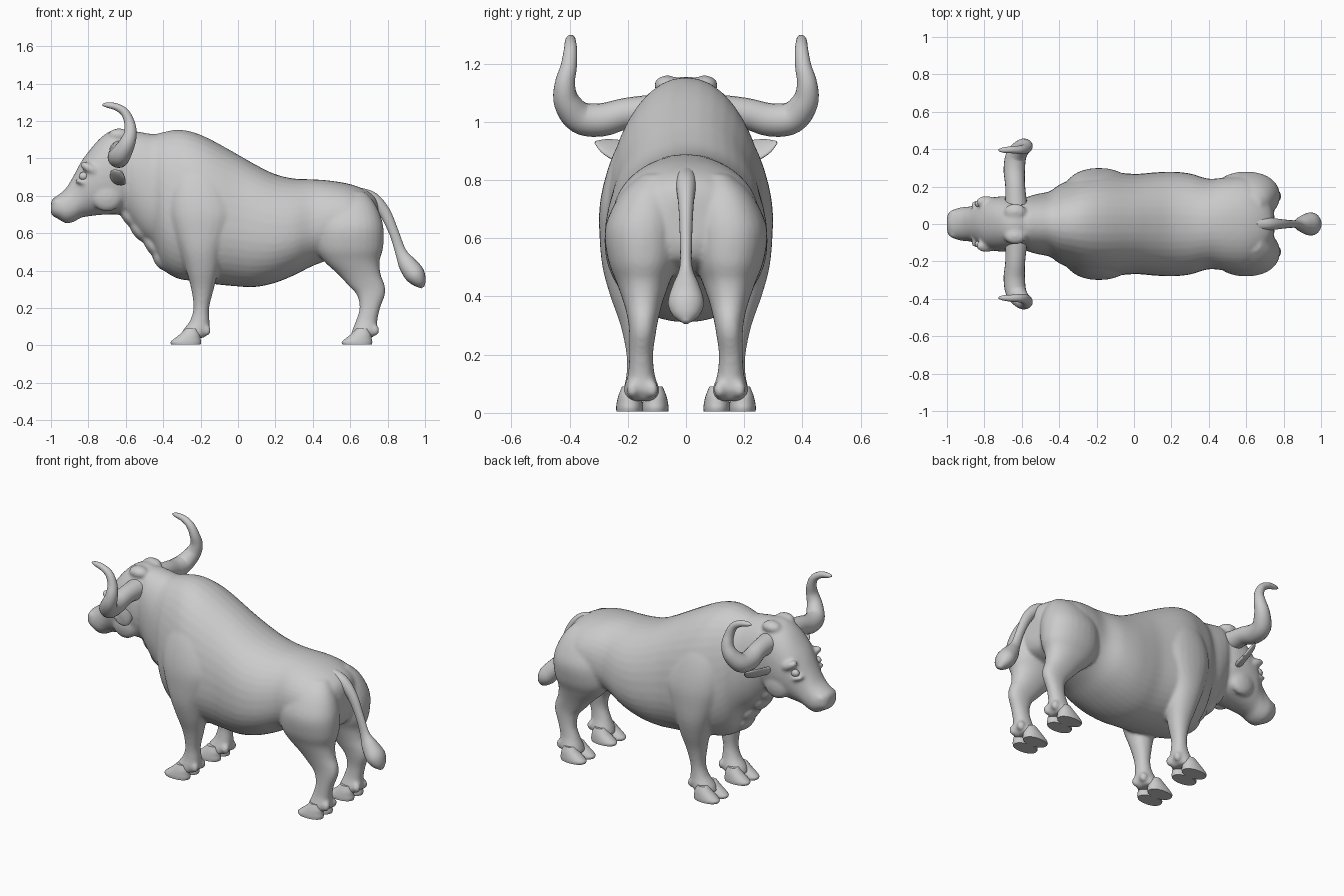
import bpy, bmesh, math
from mathutils import Vector, Matrix


def smooth_rows(rows, n=4):
    """Catmull-Rom interpolation of station tuples."""
    out = []
    for i in range(len(rows) - 1):
        a, b, c, d = (rows[max(i - 1, 0)], rows[i], rows[i + 1], rows[min(i + 2, len(rows) - 1)])
        for k in range(n):
            t = k / n
            out.append(tuple(q + 0.5 * t * (r - p + t * (2 * p - 5 * q + 4 * r - s + t * (3 * (q - r) + s - p)))
                             for p, q, r, s in zip(a, b, c, d)))
    return out + [rows[-1]]


def skin(bm, rings):
    vs = [[bm.verts.new(p) for p in r] for r in rings]
    n = len(vs[0])
    for a, b in zip(vs, vs[1:]):
        for i in range(n):
            j = (i + 1) % n
            bm.faces.new((a[i], a[j], b[j], b[i]))
    bm.faces.new(vs[0])
    bm.faces.new(vs[-1])


def circle(n, e=1.0):
    pw = lambda v: math.copysign(abs(v) ** e, v)
    return [(pw(math.cos(2 * math.pi * i / n)), pw(math.sin(2 * math.pi * i / n))) for i in range(n)]


def loft_x(bm, rows):
    """Rows: x, top z, bottom z, half width, z of widest point."""
    skin(bm, [[(x, w * c, zm + s * ((zt - zm) if s > 0 else (zm - zb))) for c, s in circle(40, 0.93)]
              for x, zt, zb, w, zm in smooth_rows(rows)])


def loft_z(bm, rows, side):
    """Rows: z, front x, rear x, inner y, outer y."""
    skin(bm, [[((xf + xr) / 2 + c * (xr - xf) / 2, side * ((yi + yo) / 2 + s * (yo - yi) / 2), z)
               for c, s in circle(28, 0.92)] for z, xf, xr, yi, yo in smooth_rows(rows)])


def tube(bm, rows, ref, n=20):
    """Rows: x, y, z, radius along ref, radius across."""
    rows = smooth_rows(rows, 5)
    pts = [Vector(r[:3]) for r in rows]
    nrm, rings = Vector(ref), []
    for i, r in enumerate(rows):
        t = (pts[min(i + 1, len(pts) - 1)] - pts[max(i - 1, 0)]).normalized()
        nrm = (nrm - nrm.dot(t) * t).normalized()
        b = t.cross(nrm)
        rings.append([pts[i] + nrm * (r[3] * c) + b * (r[4] * s) for c, s in circle(n)])
    skin(bm, rings)


def blob(bm, loc, size, tilt=0):
    m = Matrix.Translation(loc) @ Matrix.Rotation(tilt, 4, 'Y') @ Matrix.Diagonal((*size, 1))
    bmesh.ops.create_uvsphere(bm, u_segments=20, v_segments=12, radius=1, matrix=m)


def finish(name, bm, angle=60):
    bmesh.ops.recalc_face_normals(bm, faces=bm.faces)
    me = bpy.data.meshes.new(name)
    bm.to_mesh(me)
    bm.free()
    me.shade_smooth()
    me.set_sharp_from_angle(angle=math.radians(angle))
    ob = bpy.data.objects.new(name, me)
    bpy.context.collection.objects.link(ob)
    return ob


# Torso, neck and dewlap
body = bmesh.new()
loft_x(body, [(-.66, 1.11, .76, .09, .95), (-.58, 1.145, .66, .14, .92), (-.52, 1.14, .585, .16, .86),
              (-.45, 1.13, .52, .175, .80), (-.40, 1.14, .41, .21, .74), (-.33, 1.153, .36, .24, .69),
              (-.25, 1.143, .345, .27, .66), (-.15, 1.103, .33, .28, .64), (0, 1.02, .315, .268, .62),
              (.1, .963, .313, .275, .60), (.2, .915, .335, .28, .59), (.3, .892, .375, .27, .60),
              (.4, .888, .425, .242, .63), (.5, .88, .46, .25, .66), (.6, .862, .48, .25, .66),
              (.68, .832, .5, .20, .67), (.73, .795, .53, .13, .67), (.75, .75, .58, .06, .67)])
for x, z, lx, lz in [(-.585, .69, .035, .07), (-.535, .62, .035, .075), (-.46, .535, .035, .08), (-.41, .46, .04, .07)]:
    blob(body, (x, 0, z), (lx, .075, lz), -.55)

# Head
loft_x(body, [(-1.0, .755, .71, .03, .733), (-.992, .783, .692, .06, .735), (-.96, .805, .675, .079, .738),
              (-.92, .84, .653, .09, .74), (-.88, .905, .66, .093, .76), (-.84, .98, .682, .108, .81),
              (-.80, 1.035, .69, .132, .87), (-.74, 1.105, .697, .145, .90), (-.68, 1.147, .70, .148, .92),
              (-.62, 1.155, .70, .143, .92), (-.55, 1.13, .70, .12, .92)])

# Shoulders and front legs, haunches and hind legs
front = [(1.03, -.28, -.17, .05, .13), (.97, -.32, -.12, .05, .20), (.9, -.35, -.08, .06, .245),
         (.8, -.37, -.03, .06, .28), (.7, -.37, -.005, .06, .298), (.6, -.345, -.035, .07, .297),
         (.5, -.31, -.08, .085, .287), (.4, -.277, -.104, .10, .26), (.3, -.25, -.13, .105, .225),
         (.2, -.238, -.154, .115, .205), (.13, -.258, -.152, .107, .205), (.08, -.295, -.155, .09, .215),
         (.04, -.31, -.18, .085, .215)]
hind = [(.82, .54, .68, .05, .15), (.77, .48, .725, .035, .21), (.70, .44, .76, .022, .255),
        (.62, .42, .779, .018, .28), (.52, .42, .776, .028, .267), (.45, .46, .757, .055, .24),
        (.38, .535, .763, .08, .215), (.32, .59, .785, .095, .20), (.27, .635, .786, .104, .195),
        (.20, .65, .76, .113, .195), (.13, .63, .745, .107, .20), (.08, .61, .745, .09, .215),
        (.04, .60, .72, .085, .215)]
for s in (-1, 1):
    loft_z(body, front, s)
    loft_z(body, hind, s)
    for x in (-.168, .732):                                   # dewclaws
        for dy in (-.034, .034):
            blob(body, (x, s * (.15 + dy), .08), (.024, .022, .03))
    blob(body, (-.635, s * .065, 1.125), (.06, .045, .035))   # poll tufts
    blob(body, (-.79, s * .118, .945), (.06, .034, .026), .5)  # brow
    blob(body, (-.83, s * .10, .872), (.045, .03, .016), .3)  # lower lid
    blob(body, (-.70, s * .105, .80), (.085, .04, .085))      # cheek
    blob(body, (-.965, s * .045, .765), (.03, .032, .022), -.5)  # nostril rim

# Blend everything so far into one smooth skin
raw = finish("body", body)
rem = raw.modifiers.new("blend", 'REMESH')
rem.mode, rem.voxel_size, rem.use_smooth_shade = 'VOXEL', .0095, True
smo = raw.modifiers.new("relax", 'SMOOTH')
smo.factor, smo.iterations = .5, 8
mesh = bpy.data.meshes.new_from_object(raw.evaluated_get(bpy.context.evaluated_depsgraph_get()))
raw.modifiers.clear()
raw.data = mesh
mesh.shade_smooth()

for s, tag in ((-1, "right"), (1, "left")):
    # Horn
    bm = bmesh.new()
    tube(bm, [(x, s * y, z, r, r) for x, y, z, r in
              [(-.63, .10, 1.035, .06), (-.635, .2, 1.03, .053), (-.64, .29, 1.007, .057), (-.63, .365, 1.015, .055),
               (-.597, .41, 1.07, .045), (-.576, .416, 1.13, .035), (-.58, .403, 1.19, .028),
               (-.605, .397, 1.245, .023), (-.65, .397, 1.275, .019), (-.70, .395, 1.285, .014),
               (-.725, .395, 1.286, .004)]], (1, 0, 0))
    finish(f"{tag}_horn", bm)
    # Ear
    bm = bmesh.new()
    tube(bm, [(-.665, s * .11, .885, .025, .02), (-.65, s * .17, .89, .045, .018), (-.64, s * .23, .90, .052, .014),
              (-.63, s * .28, .915, .036, .011), (-.622, s * .312, .93, .006, .004)], (.7, 0, -.7))
    finish(f"{tag}_ear", bm)
    # Eye
    bm = bmesh.new()
    blob(bm, (-.825, s * .108, .905), (.026, .02, .022))
    finish(f"{tag}_eye", bm)
    # Cloven hooves
    for x0, end in ((-.36, "front"), (.555, "hind")):
        bm = bmesh.new()
        for c in (.106, .194):
            loft_z(bm, [(z, x0 + a, x0 + b, c - w, c + w) for z, a, b, w in
                        [(.004, .004, .16, .045), (.018, 0, .163, .046), (.035, .018, .16, .044),
                         (.06, .05, .155, .038), (.09, .08, .14, .026)]], s)
        finish(f"{tag}_{end}_hoof", bm, 50)

# Tail with tuft
bm = bmesh.new()
tube(bm, [(x, 0, z, a, b) for x, z, a, b in
          [(.65, .825, .03, .02), (.72, .785, .034, .034), (.785, .71, .026, .031), (.835, .6, .021, .026),
           (.87, .5, .022, .03), (.905, .435, .046, .048), (.945, .38, .062, .054), (.972, .338, .046, .036),
           (.988, .31, .01, .01)]], (0, 1, 0))
finish("tail", bm)
